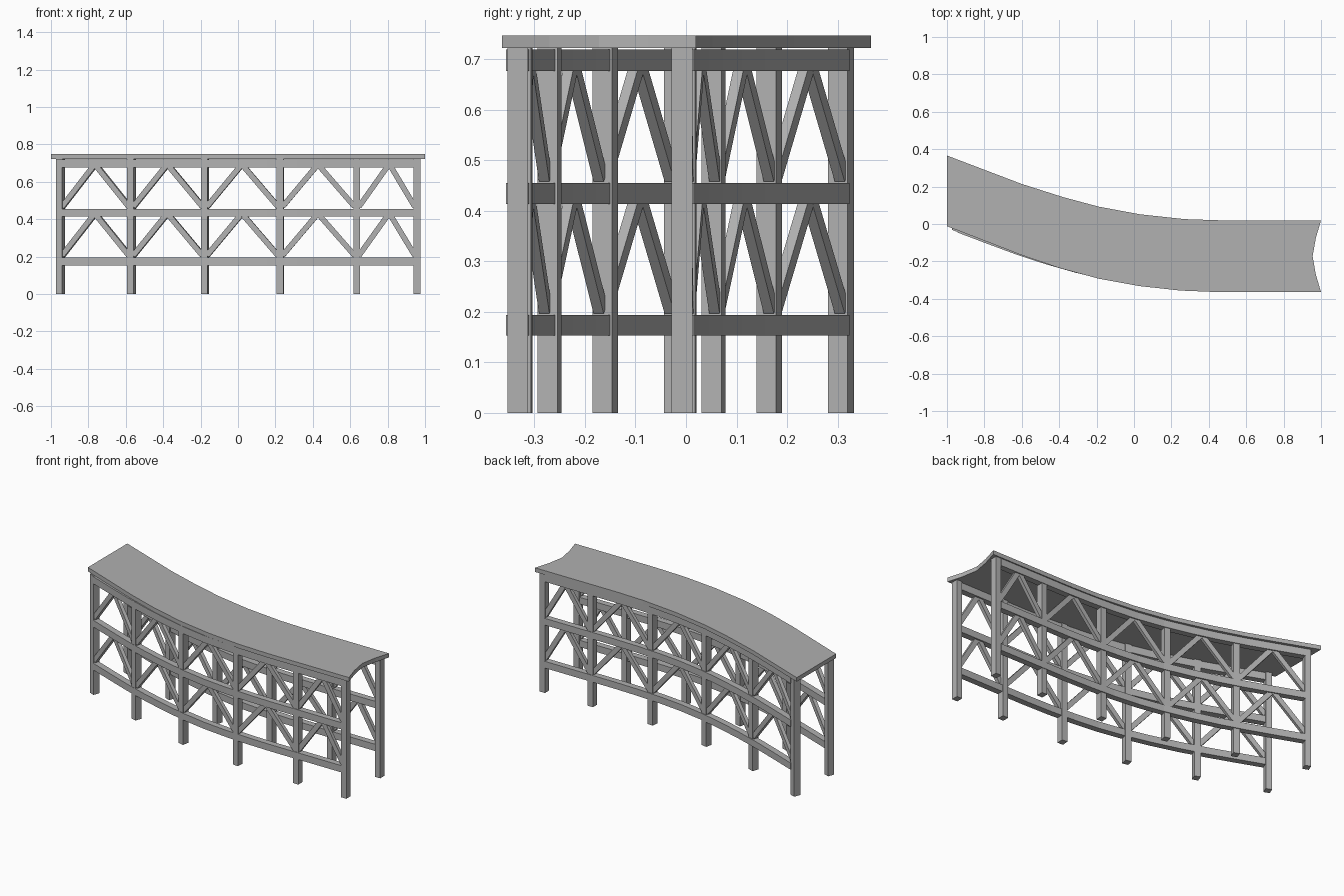
import bpy, bmesh, math
from mathutils import Vector, Matrix

if "Cube" in bpy.data.objects:
    bpy.data.objects.remove(bpy.data.objects["Cube"])

# plan curve of the front row of posts (x, y); the back row is the same, shifted
PATH = [(-0.95, -0.018), (-0.76, -0.090), (-0.57, -0.160), (-0.38, -0.219), (-0.18, -0.270),
        (0.02, -0.306), (0.225, -0.326), (0.43, -0.333), (0.955, -0.333)]
ROW_SHIFT = 0.325
POST_X = [-0.95, -0.57, -0.177, 0.226, 0.635, 0.957]
RAIL_Z = [(0.153, 0.194), (0.414, 0.455), (0.677, 0.72)]

GREY = bpy.data.materials.new("grey")
GREY.diffuse_color = (0.44, 0.44, 0.44, 1)
GREY.use_nodes = True
GREY.node_tree.nodes["Principled BSDF"].inputs["Base Color"].default_value = GREY.diffuse_color


def path_y(x):
    for i, ((x0, y0), (x1, y1)) in enumerate(zip(PATH, PATH[1:])):
        if x <= x1 or i == len(PATH) - 2:
            return y0 + (y1 - y0) * (x - x0) / (x1 - x0)


def angle(x):
    return math.atan2(path_y(x + 0.06) - path_y(x - 0.06), 0.12)


def make_object(name, bm):
    bmesh.ops.recalc_face_normals(bm, faces=bm.faces)
    me = bpy.data.meshes.new(name)
    bm.to_mesh(me)
    bm.free()
    me.materials.append(GREY)
    ob = bpy.data.objects.new(name, me)
    bpy.context.collection.objects.link(ob)
    return ob


def prism(name, outline, z0, z1):
    bm = bmesh.new()
    face = bm.faces.new([bm.verts.new((x, y, z0)) for x, y in outline])
    ext = bmesh.ops.extrude_face_region(bm, geom=[face])
    top = [v for v in ext["geom"] if isinstance(v, bmesh.types.BMVert)]
    bmesh.ops.translate(bm, verts=top, vec=(0, 0, z1 - z0))
    # extruding a lone face can drop its base, so make sure the bottom is closed
    bmesh.ops.holes_fill(bm, edges=[e for e in bm.edges if e.is_boundary], sides=0)
    return make_object(name, bm)


def box(name, size, matrix):
    bm = bmesh.new()
    bmesh.ops.create_cube(bm, size=1, matrix=matrix @ Matrix.Diagonal((*size, 1)))
    return make_object(name, bm)


def bar(name, a, b, depth, height):
    # straight bar from a to b, its depth kept horizontal
    d = (b - a).normalized()
    side = Vector((0, 0, 1)).cross(d).normalized()
    rot = Matrix((d, side, d.cross(side))).transposed().to_4x4()
    return box(name, ((b - a).length, depth, height), Matrix.Translation((a + b) / 2) @ rot)


# deck: curved slab with a concave right end
front = [(-1, -0.012), (-0.6, -0.167), (-0.4, -0.235), (-0.19, -0.292), (0.03, -0.332),
         (0.25, -0.356), (0.45, -0.364), (1, -0.364)]
end = [(0.972, -0.27), (0.955, -0.172), (0.972, -0.076)]
back = [(1, 0.02), (0.45, 0.02), (0.27, 0.026), (0.03, 0.052), (-0.19, 0.093),
        (-0.38, 0.144), (-0.6, 0.214), (-1, 0.366)]
prism("deck", front + end + back, 0.722, 0.747)

# out is the outward direction of each row; rails sit on the outer side
for row, shift, out in (("front", 0, -1), ("back", ROW_SHIFT, 1)):
    # posts turned to follow the curve
    for x in POST_X:
        m = Matrix.Translation((x, path_y(x) + shift, 0.361)) @ Matrix.Rotation(angle(x), 4, 'Z')
        box(row + "_post", (0.036, 0.041, 0.722), m)

    # curved horizontal rails
    xs = [-0.936 + 1.877 * i / 12 for i in range(13)]

    def offset(x, d):
        a = angle(x)
        return (x - math.sin(a) * d, path_y(x) + shift + math.cos(a) * d)
    outline = [offset(x, 0.0235 * out) for x in xs] + [offset(x, -0.014 * out) for x in reversed(xs)]
    for z0, z1 in RAIL_Z:
        prism(row + "_rail", outline, z0, z1)

    # inverted-V braces in each bay, two tiers
    for xa, xb in zip(POST_X, POST_X[1:]):
        xm = (xa + xb) / 2 + (0.012 if xb > 0.9 else -0.003)
        for (_, low), (high, _) in zip(RAIL_Z, RAIL_Z[1:]):
            for foot, s in ((xa, 1), (xb, -1)):
                f, t = foot + 0.012 * s, xm - 0.008 * s
                y = shift + 0.006 * out
                bar(row + "_brace",
                    Vector((f, path_y(f) + y, low + 0.012)),
                    Vector((t, path_y(t) + y, high + 0.006)), 0.021, 0.029)
